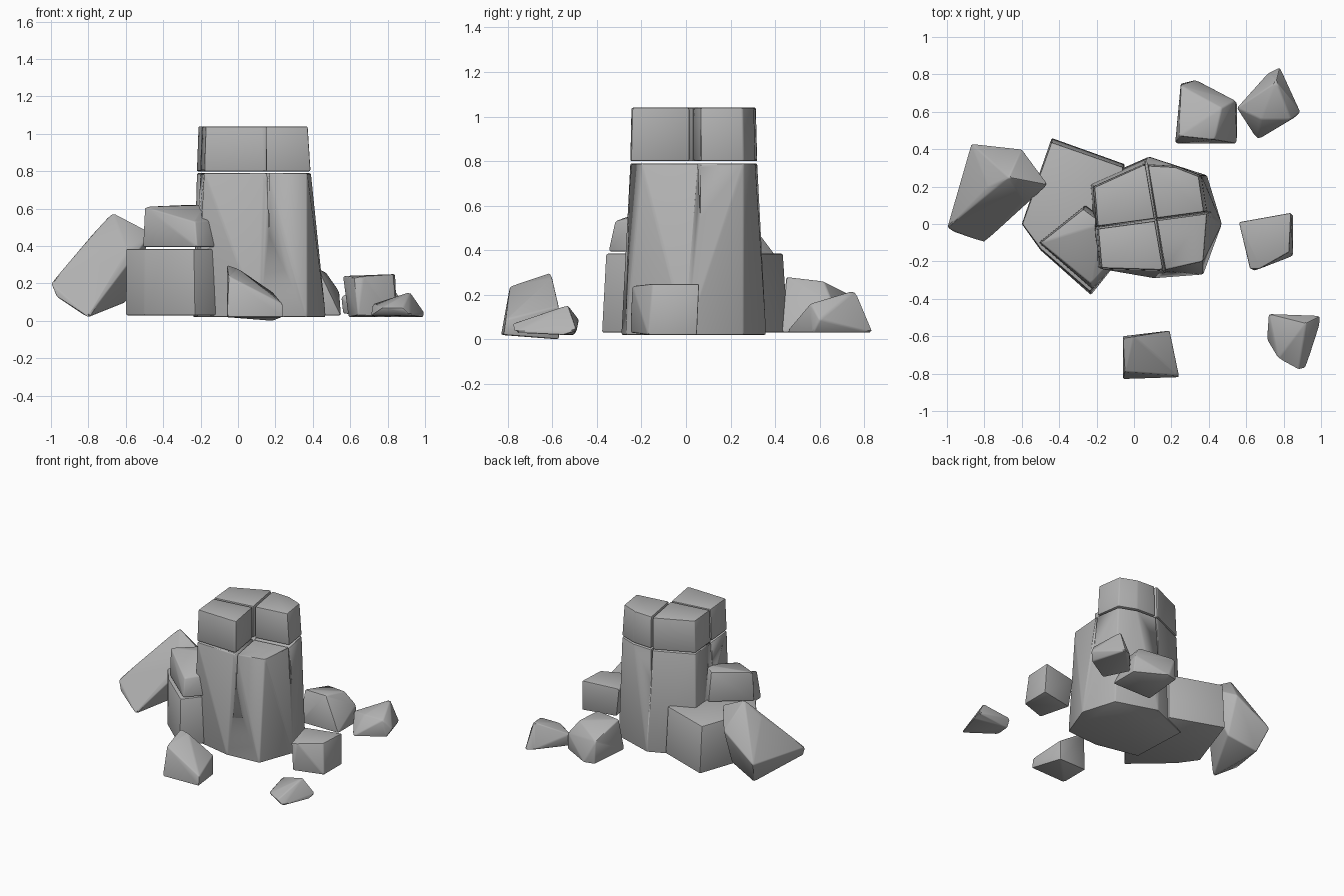
import bpy
import bmesh
from math import radians
from mathutils import Vector

if "Cube" in bpy.data.objects:
    bpy.data.objects.remove(bpy.data.objects["Cube"], do_unlink=True)

# One plain stone colour
stone = bpy.data.materials.new("stone_grey")
stone.use_nodes = True
stone.diffuse_color = (0.45, 0.45, 0.45, 1)
stone.node_tree.nodes["Principled BSDF"].inputs["Base Color"].default_value = stone.diffuse_color


def rock(name, points, cuts=(), edge=0.008):
    """Convex stone around the points, trimmed by planes and softly bevelled."""
    bm = bmesh.new()
    for point in points:
        bm.verts.new(point)
    hull = bmesh.ops.convex_hull(bm, input=bm.verts[:])
    unused = {g for g in hull["geom_interior"] + hull["geom_unused"]
              if isinstance(g, bmesh.types.BMVert)}
    bmesh.ops.delete(bm, geom=list(unused), context='VERTS')
    for centre, normal in cuts:
        geom = bm.verts[:] + bm.edges[:] + bm.faces[:]
        cut = bmesh.ops.bisect_plane(bm, geom=geom, plane_co=centre,
                                     plane_no=normal, clear_outer=True)
        rim = [g for g in cut["geom_cut"] if isinstance(g, bmesh.types.BMEdge)]
        bmesh.ops.holes_fill(bm, edges=rim)
    bmesh.ops.dissolve_limit(bm, angle_limit=radians(4),
                             verts=bm.verts[:], edges=bm.edges[:])
    bmesh.ops.recalc_face_normals(bm, faces=bm.faces[:])
    if edge:
        bmesh.ops.bevel(bm, geom=bm.edges[:], offset=edge, segments=2,
                        profile=0.5, affect='EDGES', clamp_overlap=True)
    mesh = bpy.data.meshes.new(name)
    bm.to_mesh(mesh)
    bm.free()
    mesh.materials.append(stone)
    obj = bpy.data.objects.new(name, mesh)
    bpy.context.collection.objects.link(obj)
    bpy.ops.object.select_all(action='DESELECT')
    bpy.context.view_layer.objects.active = obj
    obj.select_set(True)
    bpy.ops.object.shade_smooth_by_angle(angle=radians(35))
    return obj


def ring(outline, z):
    """Lift a flat outline to one height."""
    return [(x, y, z) for x, y in outline]


# Main pillar, wide at the foot
foot = [(.47, 0), (.39, .26), (.08, .36), (-.24, .22), (-.22, -.22),
        (.11, -.29), (.37, -.27)]
crown = [(.39, .06), (.36, .26), (.23, .31), (.05, .32), (-.22, .2),
         (-.18, -.24), (.14, -.25), (.37, -.2)]
pillar = rock("main_pillar", ring(foot, .02) + ring(crown, .79))

# Two cracks cross the crown and taper out down the pillar
crack_lines = [(Vector((.06, .36, 0)), Vector((.17, -.29, 0)), .46),
               (Vector((-.28, -.03, 0)), Vector((.46, .07, 0)), .54)]
up = Vector((0, 0, 1))
for start, end, depth in crack_lines:
    side = (end - start).cross(up).normalized() * .008
    wedge = [p + s * side + up * .85 for p in (start, end) for s in (-1, 1)]
    wedge += [p + up * depth for p in (start, end)]
    cutter = rock("crack_cutter", wedge, edge=0)
    cutter.hide_render = True
    cutter.hide_set(True)
    crack = pillar.modifiers.new("crack", 'BOOLEAN')
    crack.operation = 'DIFFERENCE'
    crack.solver = 'EXACT'
    crack.object = cutter

# Cap stones: a slab split by the cracks, with the front left quarter gone
cap = ring(crown, .8) + ring([(x * .96, y * .98) for x, y in crown], 1.04)
for name, a, b in (("cap_front_right", -1, -1), ("cap_back_right", -1, 1),
                   ("cap_back_left", 1, 1)):
    cuts = []
    for (start, end, _), sign in zip(crack_lines, (a, b)):
        normal = (end - start).cross(up).normalized()
        # Each cut keeps the stone on the wanted side of its crack
        wanted = Vector((a, 0, 0)) if start.y > end.y else Vector((0, b, 0))
        if normal.dot(wanted) > 0:
            normal = -normal
        cuts.append((start - normal * .007, normal))
    rock(name, cap, cuts)

# Stepped shoulder beside the pillar
shoulder = [(-.44, .46), (-.05, .32), (-.07, -.18), (-.23, -.38),
            (-.5, -.14), (-.6, 0)]
rock("shoulder_lower", ring(shoulder, .03)
     + ring([(x * .98 - .01, y * .95) for x, y in shoulder], .385))
step = [(-.51, -.1), (-.26, .1), (-.15, .02), (-.12, -.24), (-.22, -.35)]
rock("shoulder_upper", ring(step, .395)
     + [(-.5, -.1, .61), (-.27, .08, .62), (-.17, 0, .62),
        (-.14, -.22, .54), (-.23, -.32, .53)])

# Long block leaning on the shoulder
rock("leaning_block", [
    (-1, -.02, .2), (-.97, -.04, .13), (-.8, -.1, .02), (-.78, .2, .46),
    (-.59, .12, .37), (-.67, .25, .58), (-.46, .21, .47), (-.6, .4, .38),
    (-.87, .43, .2), (-.82, .35, .03), (-.57, .14, .3), (-.6, .3, .1)])

# Loose rubble around the base
rubble = {
    "rubble_front": [
        (-.06, -.61, .3), (-.05, -.79, .24), (0, -.6, .28), (.19, -.57, .15),
        (.24, -.81, .09), (.24, -.82, .02), (.19, -.57, 0), (-.06, -.83, .02),
        (-.06, -.6, .02)],
    "rubble_left": [
        (.56, .01, .24), (.84, .06, .25), (.83, -.15, .25), (.67, -.24, .24),
        (.62, -.24, .23), (.59, 0, .02), (.85, .05, .02), (.85, -.17, .02),
        (.64, -.25, .03)],
    "rubble_front_left": [
        (.72, -.48, .09), (.92, -.53, .155), (1, -.49, .04), (.99, -.55, .02),
        (.92, -.77, .03), (.88, -.78, .07), (.77, -.72, .07), (.71, -.62, .03),
        (.73, -.5, .02)],
    "rubble_back": [
        (.24, .47, .27), (.43, .45, .28), (.47, .62, .26), (.25, .74, .2),
        (.33, .77, .03), (.54, .66, .16), (.55, .43, .03), (.55, .65, .03),
        (.22, .43, .03), (.25, .75, .03)],
    "rubble_back_left": [
        (.55, .62, .13), (.56, .62, .04), (.66, .45, .03), (.68, .56, .16),
        (.76, .76, .22), (.84, .56, .16), (.89, .6, .09), (.86, .57, .03),
        (.78, .84, .03), (.72, .81, .04)],
}
for name, points in rubble.items():
    rock(name, points)
